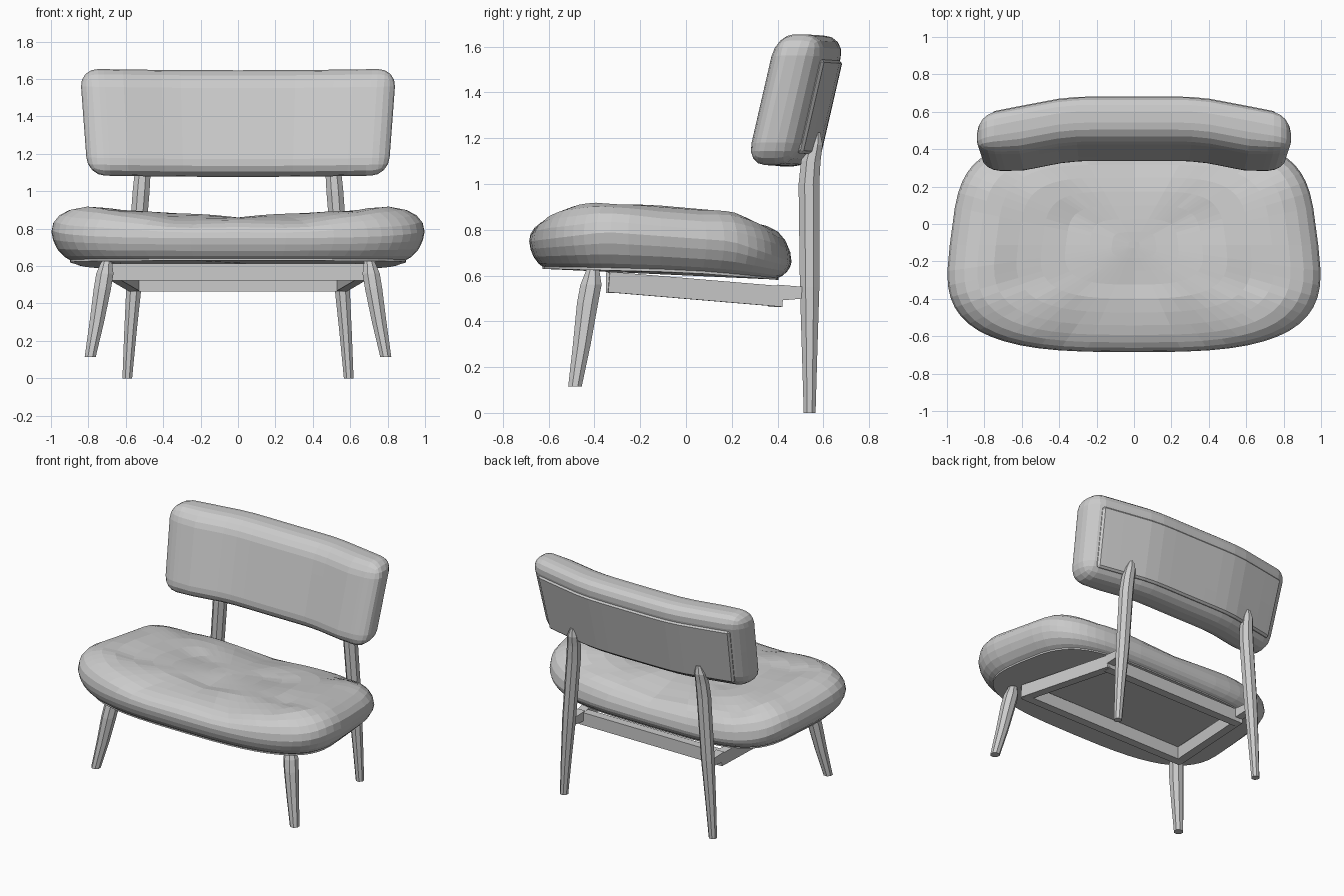
import bpy, bmesh, math
from mathutils import Vector, Matrix

if "Cube" in bpy.data.objects:
    bpy.data.objects.remove(bpy.data.objects["Cube"])


def make_object(name, bm):
    bmesh.ops.recalc_face_normals(bm, faces=bm.faces)
    me = bpy.data.meshes.new(name)
    bm.to_mesh(me)
    bm.free()
    ob = bpy.data.objects.new(name, me)
    bpy.context.collection.objects.link(ob)
    return ob


def interp(t, pts):
    if t <= pts[0][0]:
        return pts[0][1]
    for (a, u), (b, v) in zip(pts, pts[1:]):
        if t <= b:
            return u + (v - u) * (t - a) / (b - a)
    return pts[-1][1]


def loft(bm, rings):
    """Skin a list of equal-length closed rings and cap both ends."""
    vr = [[bm.verts.new(p) for p in r] for r in rings]
    n = len(vr[0])
    for a, b in zip(vr, vr[1:]):
        for i in range(n):
            bm.faces.new((a[i], a[(i + 1) % n], b[(i + 1) % n], b[i]))
    bm.faces.new(vr[0])
    bm.faces.new(vr[-1])


# Seat outline: rounded trapezoid, k scales it towards its centre
SEAT_N = 56


def seat_outline(k):
    out = []
    for i in range(SEAT_N):
        a = 2 * math.pi * i / SEAT_N
        c, s = math.cos(a), math.sin(a)
        n = 4.2 if s > 0 else 3.1          # squarer rear corners
        u = math.copysign(abs(c) ** (2 / n), c)
        t = math.copysign(abs(s) ** (2 / n), s)
        out.append((0.985 * k * u * (1 - 0.07 * t), -0.112 + 0.573 * k * t))
    return out


def seat_top(x, y):
    z = interp(y, [(-0.68, 0.89), (-0.4, 0.925), (0.0, 0.9), (0.2, 0.885), (0.46, 0.835)])
    z -= 0.05 * max(0, 1 - (x / 0.75) ** 2)
    # shallow diamond tufting
    d = max(abs(math.cos(5 * (x + y))), abs(math.cos(5 * (x - y))))
    return z - 0.025 * (1 - d)


def seat_mid(y):
    return interp(y, [(-0.68, 0.75), (-0.35, 0.79), (0.2, 0.75), (0.46, 0.66)])


def seat_bottom(y):
    return interp(y, [(-0.62, 0.635), (0.0, 0.62), (0.42, 0.585)])


# Seat cushion
rings = []
for k, w in [(0.89, -1), (0.93, -0.85), (0.967, -0.6), (0.99, -0.3), (1, 0), (0.99, 0.35),
             (0.96, 0.63), (0.91, 0.84), (0.84, 0.96), (0.75, 1), (0.63, 1), (0.5, 1),
             (0.37, 1), (0.24, 1), (0.12, 1), (0.03, 1)]:
    ring = []
    for x, y in seat_outline(k):
        m = seat_mid(y)
        end = seat_top(x, y) if w > 0 else seat_bottom(y)
        ring.append((x, y, m + abs(w) * (end - m)))
    rings.append(ring)
bm = bmesh.new()
loft(bm, rings)
make_object("seat_cushion", bm)

# Board under the seat
bm = bmesh.new()
loft(bm, [[(x, y, seat_bottom(y) + dz) for x, y in seat_outline(0.90)] for dz in (-0.006, 0.012)])
make_object("seat_board", bm)


def back_panel(name, size, offset, bevel, segs):
    """Rounded box bent forward at its ends, tilted back and flared upward."""
    bm = bmesh.new()
    bmesh.ops.create_cube(bm, size=1, matrix=Matrix.Diagonal((*size, 1)))
    bmesh.ops.bevel(bm, geom=bm.edges[:], offset=bevel, segments=segs, profile=0.5, affect='EDGES')
    cuts = [(Vector((x / 10, 0, 0)), Vector((1, 0, 0))) for x in range(-7, 8)]
    cuts += [(Vector((0, 0, z)), Vector((0, 0, 1))) for z in (-0.1, 0, 0.1)]
    for co, no in cuts:
        bmesh.ops.bisect_plane(bm, geom=bm.verts[:] + bm.edges[:] + bm.faces[:],
                               plane_co=co, plane_no=no)
    for v in bm.verts:
        x, y, z = v.co
        y, z = y + offset[0], z + offset[1]
        if y < 0:                          # front face thins towards the ends
            y *= interp(abs(x), [(0.62, 1), (0.84, 0.6)])
        bend = interp(abs(x), [(0.28, 0), (0.4, -0.012), (0.65, -0.06), (0.84, -0.1)])
        v.co = (x * (1 + 0.09 * z), 0.507 + y + bend + 0.23 * z, 1.362 + z + 0.012 * x * x)
    return make_object(name, bm)


# Backrest cushion and rear plate
back_panel("backrest_cushion", (1.65, 0.25, 0.57), (0, 0), 0.095, 4)
back_panel("backrest_plate", (1.50, 0.03, 0.41), (0.122, -0.03), 0.012, 1)


def leg(name, path, side):
    """Tapered eight-sided leg through (x, y, z, radius) points."""
    bm = bmesh.new()
    loft(bm, [[(side * x + r * math.cos(math.pi * (i + 0.5) / 4),
                y + r * math.sin(math.pi * (i + 0.5) / 4), z) for i in range(8)]
              for x, y, z, r in path])
    make_object(name, bm)


def rail(name, p, q, w, h, w2=None, h2=None):
    """Straight bar from p to q, optionally tapering."""
    p, q = Vector(p), Vector(q)
    sd = (q - p).cross(Vector((0, 0, 1))).normalized()
    up = sd.cross(q - p).normalized()
    bm = bmesh.new()
    loft(bm, [[c + sd * a * ww / 2 + up * b * hh / 2
               for a, b in ((-1, -1), (1, -1), (1, 1), (-1, 1))]
              for c, ww, hh in ((p, w, h), (q, w2 or w, h2 or h))])
    make_object(name, bm)


REAR = [(0.592, 0.54, 0.0, 0.028), (0.575, 0.54, 0.25, 0.036), (0.552, 0.54, 0.55, 0.046),
        (0.518, 0.537, 1.0, 0.049), (0.51, 0.545, 1.1, 0.046), (0.505, 0.56, 1.17, 0.04),
        (0.50, 0.57, 1.225, 0.018)]
FRONT = [(0.79, -0.485, 0.115, 0.032), (0.755, -0.455, 0.3, 0.042), (0.725, -0.43, 0.48, 0.05),
         (0.712, -0.415, 0.56, 0.05), (0.70, -0.405, 0.64, 0.026)]

# Legs, side rails and the links to the rear legs
for side, tag in ((-1, "left"), (1, "right")):
    leg("rear_leg_" + tag, REAR, side)
    leg("front_leg_" + tag, FRONT, side)
    rail("side_rail_" + tag, (side * 0.66, -0.34, 0.572), (side * 0.55, 0.42, 0.508), 0.06, 0.09)
    rail("rear_link_" + tag, (side * 0.552, 0.40, 0.525), (side * 0.553, 0.52, 0.525),
         0.06, 0.07, 0.05, 0.05)

# Cross rails
rail("front_rail", (-0.68, -0.32, 0.568), (0.68, -0.32, 0.568), 0.06, 0.09)
rail("rear_rail", (-0.56, 0.39, 0.508), (0.56, 0.39, 0.508), 0.06, 0.09)
